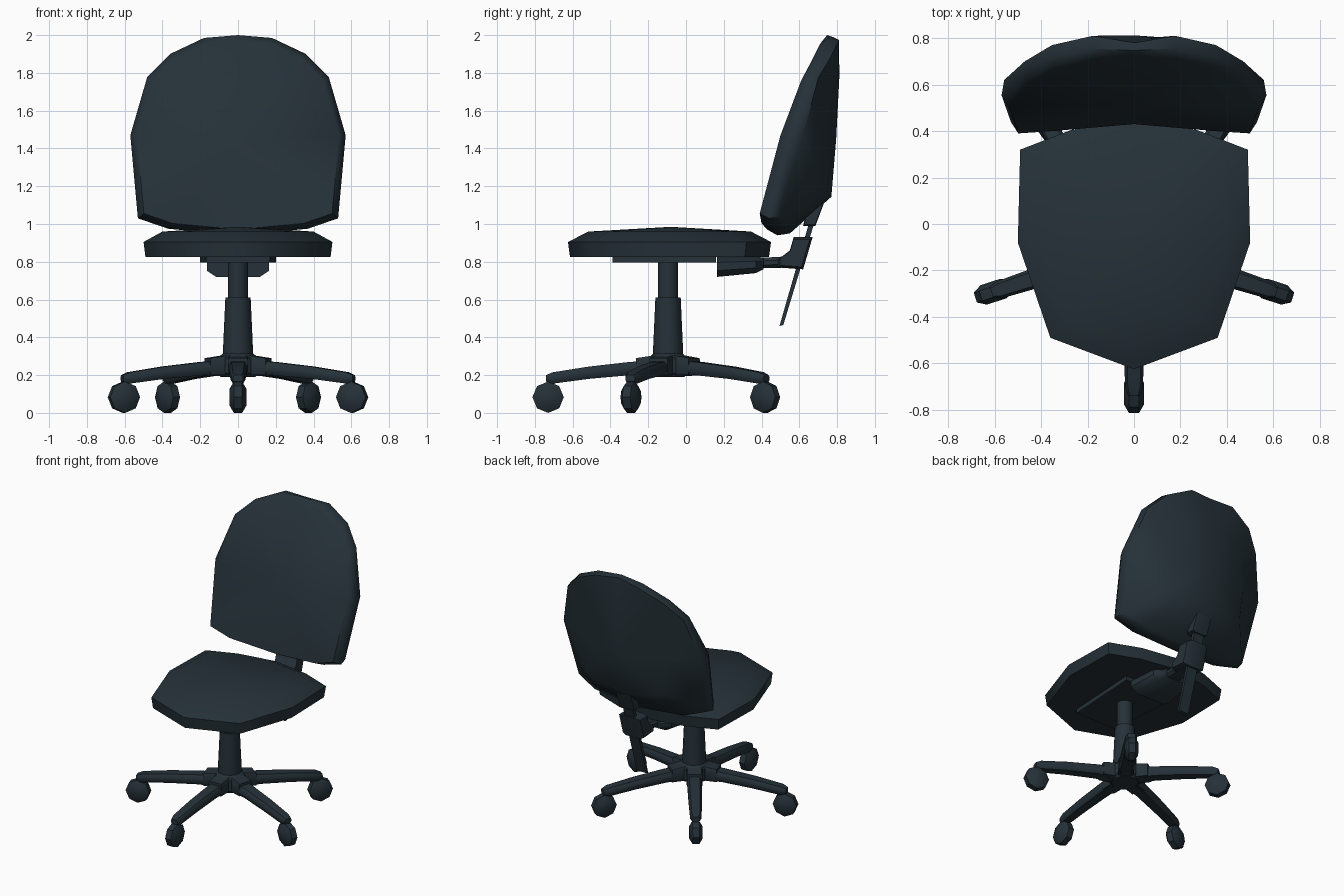
import bpy, math
from mathutils import Matrix, Vector

if "Cube" in bpy.data.objects:
    bpy.data.objects.remove(bpy.data.objects["Cube"])

dark = bpy.data.materials.new("dark slate")
dark.diffuse_color = (0.0185, 0.031, 0.040, 1)
dark.use_nodes = True
dark.node_tree.nodes["Principled BSDF"].inputs["Base Color"].default_value = dark.diffuse_color


def loft(name, rings, tip_a=None, tip_b=None, matrix=None, angle=40):
    """Skin a stack of equal-length rings; each end closes to a tip point or a flat cap."""
    n = len(rings[0])
    verts = [p for r in rings for p in r]
    faces = []
    for k in range(len(rings) - 1):
        for i in range(n):
            j = (i + 1) % n
            faces.append((k * n + i, k * n + j, (k + 1) * n + j, (k + 1) * n + i))
    for tip, base in ((tip_a, 0), (tip_b, (len(rings) - 1) * n)):
        if tip:
            verts.append(tip)
            faces += [(base + i, base + (i + 1) % n, len(verts) - 1) for i in range(n)]
        else:
            faces.append(tuple(range(base, base + n)))
    me = bpy.data.meshes.new(name)
    me.from_pydata([tuple(v) for v in verts], [], faces)
    import bmesh
    bm = bmesh.new()
    bm.from_mesh(me)
    bmesh.ops.recalc_face_normals(bm, faces=bm.faces)
    bm.to_mesh(me)
    bm.free()
    if matrix:
        me.transform(matrix)
    me.shade_smooth()
    me.set_sharp_from_angle(angle=math.radians(angle))
    me.materials.append(dark)
    ob = bpy.data.objects.new(name, me)
    bpy.context.collection.objects.link(ob)
    return ob


def mirrored(half):
    """Close a half outline whose first and last points lie on x = 0."""
    return half + [(-p[0], *p[1:]) for p in half[-2:0:-1]]


def circle(r, z, n=12):
    return [(r * math.cos(math.tau * i / n), r * math.sin(math.tau * i / n), z) for i in range(n)]


def section(y, w, z0, z1, c=0.3):
    """Chamfered rectangle across x and z at depth y."""
    cx, cz = w * c, (z1 - z0) * c
    return [(-w + cx, y, z0), (w - cx, y, z0), (w, y, z0 + cz), (w, y, z1 - cz),
            (w - cx, y, z1), (-w + cx, y, z1), (-w, y, z1 - cz), (-w, y, z0 + cz)]


def side_extrude(name, profile, w, inset=0.0):
    """Extrude a (y, z) profile across x, with slightly smaller ends."""
    c = sum((Vector(p) for p in profile), Vector((0, 0))) / len(profile)
    small = [c + (Vector(p) - c) * (1 - inset) for p in profile]
    rings = [[(x, p[0], p[1]) for p in prof] for x, prof in
             ((-w, small), (-w * 0.65, profile), (w * 0.65, profile), (w, small))]
    return loft(name, rings)


# Seat cushion
seat = mirrored([(0, -0.625), (0.36, -0.49), (0.50, -0.08), (0.49, 0.32), (0.27, 0.405), (0, 0.45)])


def seat_ring(s, z):
    return [(x * s, -0.08 + (y + 0.08) * s, z) for x, y in seat]


loft("seat", [seat_ring(0.98, 0.825), seat_ring(1, 0.905), seat_ring(0.8, 0.96)],
     None, (0, -0.08, 0.985), angle=55)

# Backrest: outline points are x, z, front y, back y
back = mirrored([(0, 2.0, 0.72, 0.78), (0.18, 1.985, 0.71, 0.81), (0.36, 1.90, 0.67, 0.77),
                 (0.48, 1.78, 0.61, 0.70), (0.57, 1.47, 0.50, 0.62), (0.53, 1.03, 0.39, 0.50),
                 (0.37, 0.975, 0.40, 0.54), (0, 0.94, 0.43, 0.55)])


def back_ring(s, depth):
    return [(x * s, 1.45 + (z - 1.45) * s, depth(x * s, z, f, b)) for x, z, f, b in back]


rings = [back_ring(0.94, lambda x, z, f, b: f),
         back_ring(1.0, lambda x, z, f, b: f + 0.45 * (b - f)),
         back_ring(0.98, lambda x, z, f, b: b),
         back_ring(0.6, lambda x, z, f, b: 0.79 + 0.04 * (z - 1.45) - 0.6 * x * x)]
loft("backrest", [[(x, y, z) for x, z, y in r] for r in rings],
     (0, 0.52, 1.45), (0, 0.795, 1.45), angle=55)

# Plate and bracket under the seat
loft("seat_plate", [[(x, y, z) for x, y in ((-0.17, -0.39), (0.17, -0.39), (0.2, 0.16), (-0.2, 0.16))]
                    for z in (0.795, 0.835)])
loft("rear_bracket", [section(0.165, 0.165, 0.72, 0.83), section(0.37, 0.14, 0.74, 0.83),
                      section(0.41, 0.09, 0.76, 0.82)])
loft("back_arm", [section(0.38, 0.06, 0.765, 0.82), section(0.56, 0.06, 0.77, 0.83)])

# Clamp, spine blade and its socket
side_extrude("spine_clamp", [(0.485, 0.77), (0.62, 0.76), (0.67, 0.93), (0.57, 0.93),
                             (0.55, 0.86), (0.485, 0.81)], 0.085, 0.15)
side_extrude("spine_blade", [(0.495, 0.46), (0.515, 0.465), (0.72, 1.14), (0.69, 1.14)], 0.04)
side_extrude("spine_socket", [(0.62, 0.99), (0.685, 0.99), (0.745, 1.15), (0.66, 1.16)], 0.06, 0.1)

# Gas column
base = Matrix.Translation((0, -0.095, 0))
loft("column_sleeve", [circle(0.082, 0.2), circle(0.08, 0.32), circle(0.067, 0.61)], matrix=base)
loft("column_piston", [circle(0.053, 0.58), circle(0.053, 0.81)], matrix=base)
loft("hub", [circle(0.09, 0.19, 10), circle(0.11, 0.21, 10), circle(0.11, 0.29, 10),
             circle(0.08, 0.315, 10)], matrix=base)

# Five legs with casters
for k in range(5):
    turn = base @ Matrix.Rotation(math.radians(72 * k), 4, 'Z')
    loft(f"leg_{k + 1}", [section(0, 0.05, 0.19, 0.28), section(-0.2, 0.05, 0.2, 0.27),
                          section(-0.42, 0.045, 0.18, 0.245), section(-0.61, 0.038, 0.155, 0.215),
                          section(-0.645, 0.026, 0.165, 0.2)], matrix=turn)
    loft(f"leg_root_{k + 1}", [section(0, 0.055, 0.2, 0.315, 0.1),
                               section(-0.17, 0.052, 0.2, 0.29, 0.1)], matrix=turn)
    loft(f"caster_stem_{k + 1}", [circle(0.022, 0.1, 6), circle(0.022, 0.18, 6)],
         matrix=turn @ Matrix.Translation((0, -0.62, 0)))
    wheel = turn @ Matrix.Translation((0, -0.635, 0.083)) @ Matrix.Rotation(math.pi / 2, 4, 'Y')
    loft(f"caster_{k + 1}", [circle(0.045, -0.044, 8), circle(0.083, -0.022, 8),
                             circle(0.083, 0.022, 8), circle(0.045, 0.044, 8)], matrix=wheel)
